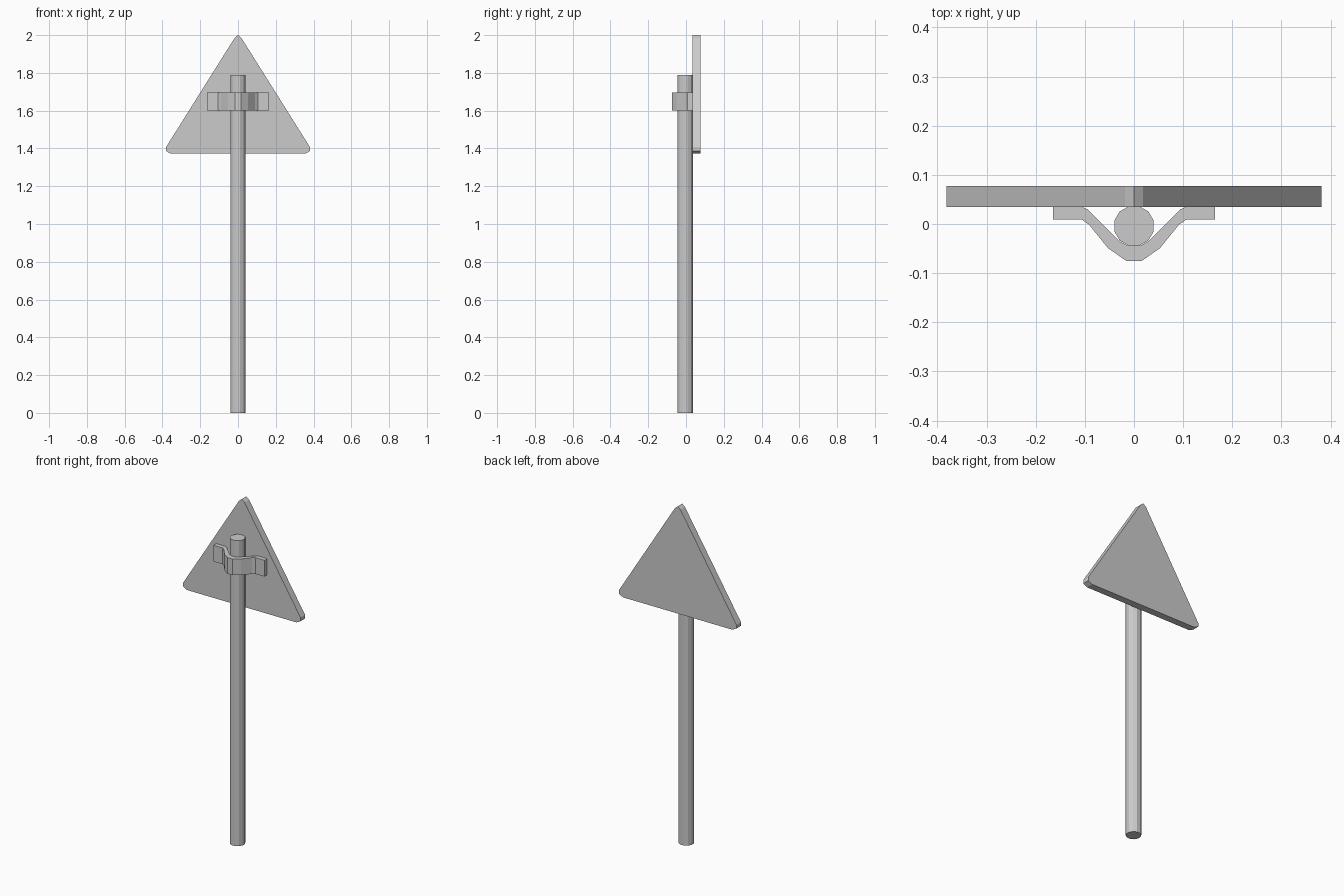
import bpy, bmesh
from math import pi
from mathutils import Vector

if "Cube" in bpy.data.objects:
    bpy.data.objects.remove(bpy.data.objects["Cube"])


def extrude(name, points, offset):
    """Extrude a closed planar outline along an offset vector."""
    bm = bmesh.new()
    face = bm.faces.new([bm.verts.new(p) for p in points])
    new = bmesh.ops.extrude_face_region(bm, geom=[face])["geom"]
    verts = [g for g in new if isinstance(g, bmesh.types.BMVert)]
    bmesh.ops.translate(bm, verts=verts, vec=Vector(offset))
    bmesh.ops.recalc_face_normals(bm, faces=bm.faces)
    mesh = bpy.data.meshes.new(name)
    bm.to_mesh(mesh)
    bm.free()
    obj = bpy.data.objects.new(name, mesh)
    bpy.context.collection.objects.link(obj)
    return obj


def mirrored(half):
    return half + [(-x, v) for x, v in reversed(half) if x != 0]


# Pole: twelve-sided post
POLE_TOP = 1.79
bpy.ops.mesh.primitive_cylinder_add(vertices=12, radius=0.0415, depth=POLE_TOP,
                                    location=(0, -0.004, POLE_TOP / 2),
                                    rotation=(0, 0, pi / 12))
bpy.context.object.name = "pole"

# Sign plate: triangle with clipped corners
right = [(0.018, 1.985), (0.381, 1.407), (0.381, 1.386), (0.355, 1.372)]
plate = [(0, 2.0)] + mirrored(right)
extrude("sign_plate", [(x, 0.035, z) for x, z in plate], (0, 0.042, 0))

# Clamp: bent strap around the front of the pole, flanges on the plate
inner = [(-0.165, 0.035), (-0.106, 0.035), (-0.095, 0.030),
         (-0.031, -0.034), (-0.013, -0.044)]
outer = [(-0.165, 0.009), (-0.106, 0.009), (-0.091, -0.002),
         (-0.053, -0.049), (-0.016, -0.075)]
strap = mirrored(inner) + mirrored(outer)[::-1]
extrude("clamp", [(x, y, 1.60) for x, y in strap], (0, 0, 0.095))
